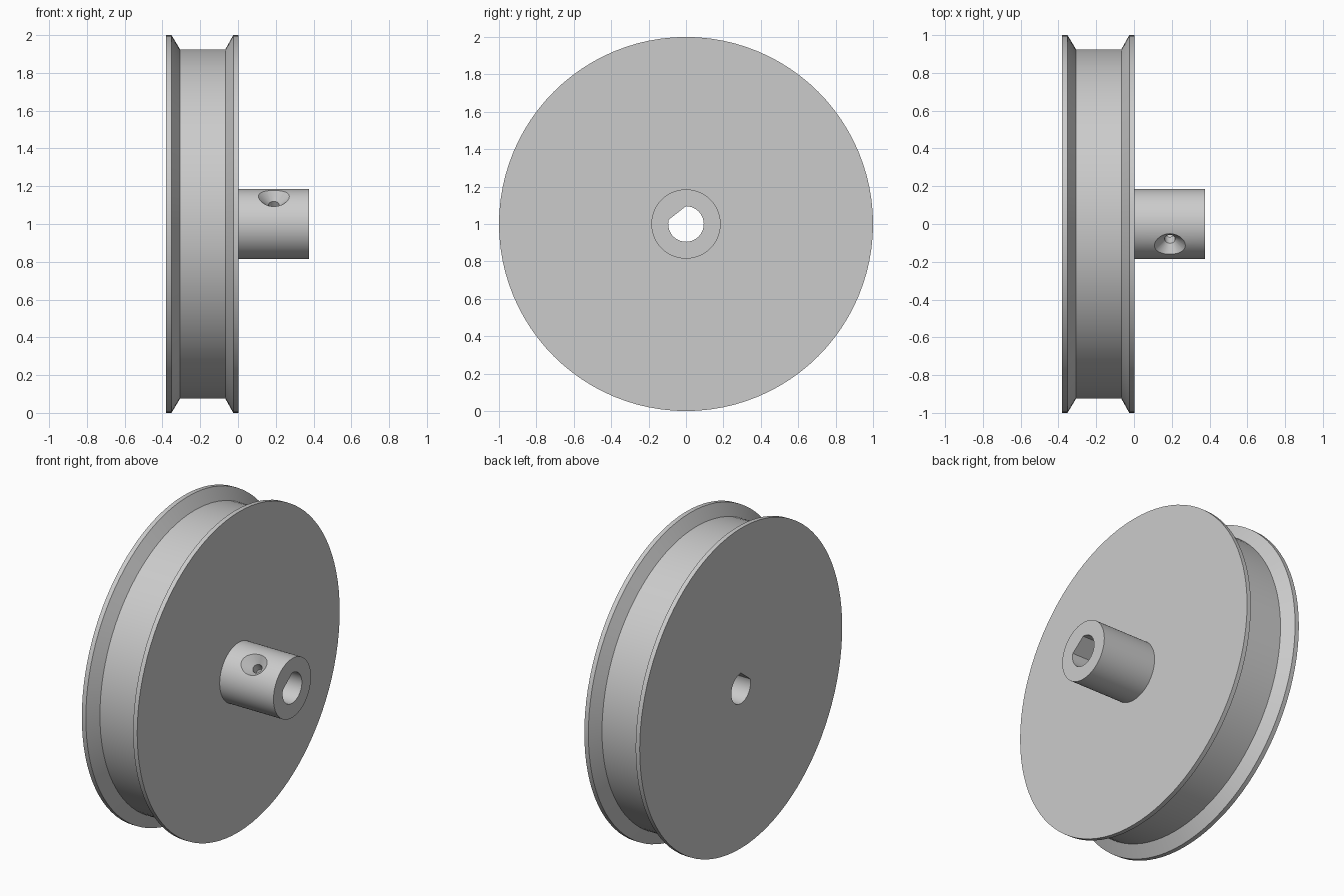
import bpy, bmesh, math
from mathutils import Matrix, Vector

if "Cube" in bpy.data.objects:
    bpy.data.objects.remove(bpy.data.objects["Cube"])

grey = bpy.data.materials.new("plain grey")
grey.use_nodes = True
grey.diffuse_color = (0.6, 0.6, 0.6, 1)
grey.node_tree.nodes["Principled BSDF"].inputs["Base Color"].default_value = grey.diffuse_color

CENTRE = Vector((0, 0, 1))
TILT = math.radians(38)          # direction of the screw hole and bore flat
SCREW_X = 0.19


def finish(name, bm):
    bmesh.ops.recalc_face_normals(bm, faces=bm.faces)
    mesh = bpy.data.meshes.new(name)
    bm.to_mesh(mesh)
    bm.free()
    mesh.materials.append(grey)
    obj = bpy.data.objects.new(name, mesh)
    bpy.context.collection.objects.link(obj)
    return obj


def turned(name, profile, sides, matrix):
    """Solid of revolution about local z from (height, radius) pairs."""
    bm = bmesh.new()
    rings = []
    for h, r in profile:
        rings.append([bm.verts.new(matrix @ Vector((
            r * math.cos(math.tau * i / sides), r * math.sin(math.tau * i / sides), h)))
            for i in range(sides)])
    for a, b in zip(rings, rings[1:]):
        for i in range(sides):
            j = (i + 1) % sides
            bm.faces.new((a[i], a[j], b[j], b[i]))
    bm.faces.new(rings[0])
    bm.faces.new(rings[-1])
    return finish(name, bm)


along_x = Matrix.Translation(CENTRE) @ Matrix.Rotation(math.pi / 2, 4, 'Y')
along_screw = Matrix.Translation(CENTRE + Vector((SCREW_X, 0, 0))) @ Matrix.Rotation(TILT, 4, 'X')

# Grooved wheel and its hub, turned as one solid
pulley = turned("grooved_wheel_with_hub", [
    (-0.38, 1), (-0.352, 1), (-0.307, 0.925), (-0.067, 0.925), (-0.025, 1), (0.003, 1),
    (0.003, 0.185), (0.375, 0.185)], 96, along_x)

# D-shaped bore cutter: a circle clamped against the flat
bm = bmesh.new()
normal = Vector((0, -math.sin(TILT), math.cos(TILT)))
side = Vector((0, math.cos(TILT), math.sin(TILT)))
R, FLAT = 0.095, 0.075
gap = math.acos(FLAT / R)
steps = 48
outline = []
for i in range(steps + 1):
    a = gap + (math.tau - 2 * gap) * i / steps
    outline.append(CENTRE + normal * R * math.cos(a) + side * R * math.sin(a))
face = bm.faces.new([bm.verts.new(p + Vector((-0.5, 0, 0))) for p in outline])
ext = bmesh.ops.extrude_face_region(bm, geom=[face])
bmesh.ops.translate(bm, vec=(1, 0, 0),
                    verts=[v for v in ext["geom"] if isinstance(v, bmesh.types.BMVert)])
bore = finish("bore_cutter", bm)

# Countersunk set screw hole cutter
screw = turned("screw_hole_cutter", [
    (0.03, 0.028), (0.13, 0.028), (0.185, 0.082), (0.25, 0.146)], 32, along_screw)

for cutter in (bore, screw):
    mod = pulley.modifiers.new(cutter.name, 'BOOLEAN')
    mod.operation = 'DIFFERENCE'
    mod.solver = 'EXACT'
    mod.object = cutter
    cutter.hide_render = True
    cutter.hide_viewport = True

# Smooth turned surfaces with crisp rims
bpy.ops.object.select_all(action='DESELECT')
bpy.context.view_layer.objects.active = pulley
pulley.select_set(True)
for mod in list(pulley.modifiers):
    bpy.ops.object.modifier_apply(modifier=mod.name)
for cutter in (bore, screw):
    bpy.data.objects.remove(cutter)
bpy.ops.object.shade_smooth_by_angle(angle=math.radians(25))
